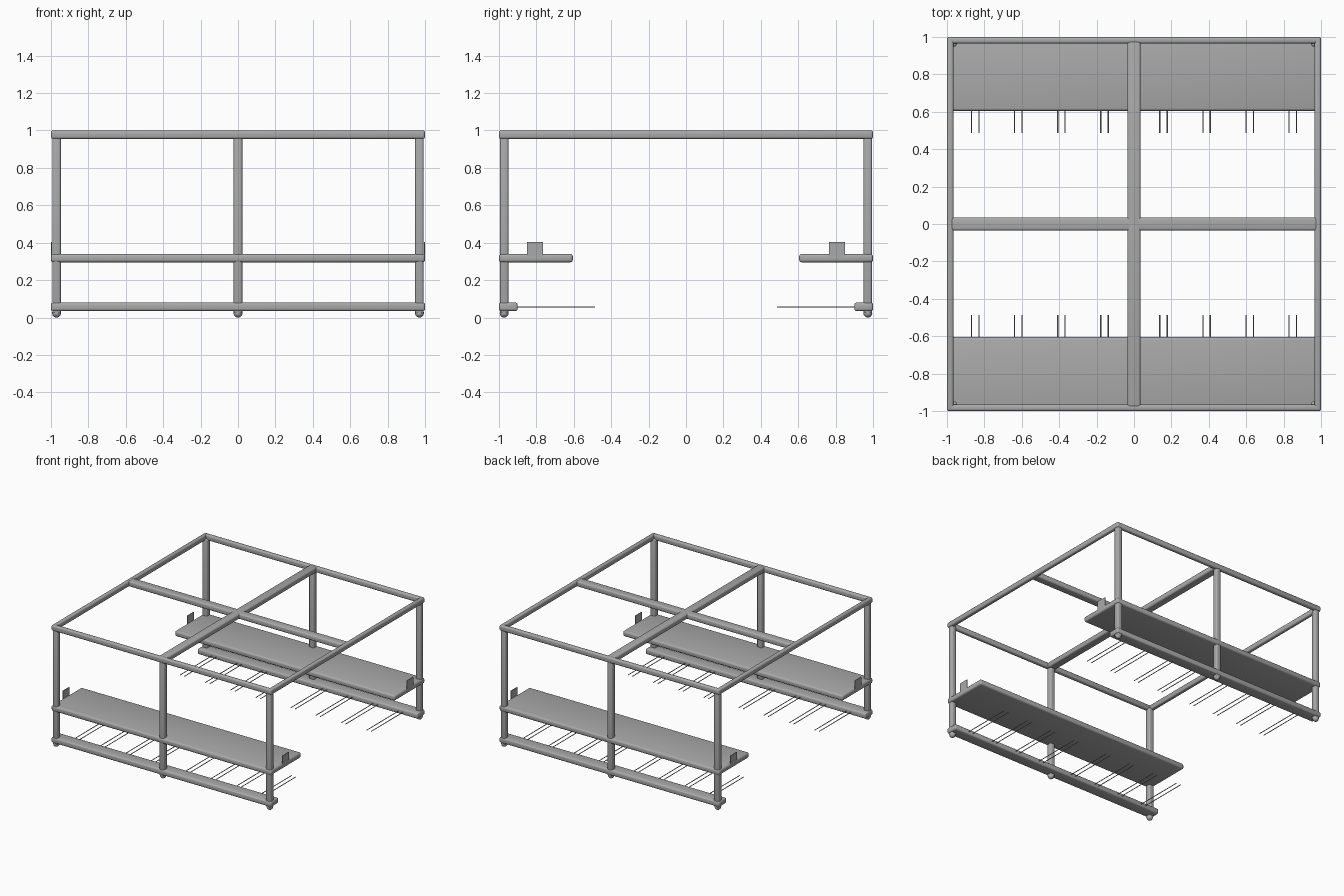
import bpy

if "Cube" in bpy.data.objects:
    bpy.data.objects.remove(bpy.data.objects["Cube"])

GREY = (0.4, 0.4, 0.4, 1)
steel = bpy.data.materials.new("steel grey")
steel.use_nodes = True
steel.diffuse_color = GREY
steel.node_tree.nodes["Principled BSDF"].inputs["Base Color"].default_value = GREY


def finish(name):
    ob = bpy.context.object
    ob.name = name
    ob.data.materials.append(steel)
    bpy.ops.object.shade_smooth_by_angle()
    return ob


def bar(name, low, high, bevel=0.012):
    """Box between two corners, with rounded edges."""
    centre = [(a + b) / 2 for a, b in zip(low, high)]
    bpy.ops.mesh.primitive_cube_add(size=1, location=centre)
    bpy.context.object.scale = [b - a for a, b in zip(low, high)]
    bpy.ops.object.transform_apply(location=False, rotation=False, scale=True)
    if bevel:
        mod = bpy.context.object.modifiers.new("rounded edges", "BEVEL")
        mod.width = bevel
        mod.segments = 3
        bpy.ops.object.modifier_apply(modifier=mod.name)
    return finish(name)


# Top frame: four edge beams and a cross
Z0, Z1 = 0.955, 1.0
for s, side in ((-1, "right"), (1, "left")):
    x0, x1 = sorted((s, s * 0.965))
    bar(f"top_beam_{side}", (x0, -1, Z0), (x1, 1, Z1))
for s, side in ((-1, "front"), (1, "back")):
    y0, y1 = sorted((s, s * 0.965))
    bar(f"top_beam_{side}", (-1, y0, Z0), (1, y1, Z1))
bar("cross_beam_long", (-0.035, -0.98, Z0), (0.035, 0.98, Z1))
bar("cross_beam_wide", (-0.98, -0.035, Z0), (0.98, 0.035, Z1))

# Each side: posts, feet, shelf, end plates, floor rail and prongs
for s, side in ((-1, "front"), (1, "back")):
    def span(a, b):
        return sorted((s * a, s * b))

    for x in (-0.97, 0, 0.97):
        y0, y1 = span(0.995, 0.949)
        bar(f"{side}_post", (x - 0.023, y0, 0.02), (x + 0.023, y1, 0.97))
        bpy.ops.mesh.primitive_uv_sphere_add(
            segments=16, ring_count=10, radius=0.024, location=(x, s * 0.972, 0.024))
        finish(f"{side}_foot")

    y0, y1 = span(1, 0.605)
    bar(f"{side}_shelf", (-1, y0, 0.295), (1, y1, 0.34), 0.014)

    y0, y1 = span(0.85, 0.765)
    for x in (-0.997, 0.997):
        bar(f"{side}_end_plate", (x - 0.003, y0, 0.31), (x + 0.003, y1, 0.403), 0)

    y0, y1 = span(1, 0.9)
    bar(f"{side}_floor_rail", (-1, y0, 0.035), (1, y1, 0.08))

    for i in range(4):
        for gap in (0, 0.04):
            for m in (-1, 1):
                x = m * (0.138 + 0.23 * i + gap)
                bpy.ops.mesh.primitive_cylinder_add(
                    vertices=8, radius=0.003, depth=0.425,
                    location=(x, s * 0.7, 0.057), rotation=(1.5708, 0, 0))
                finish(f"{side}_prong")
